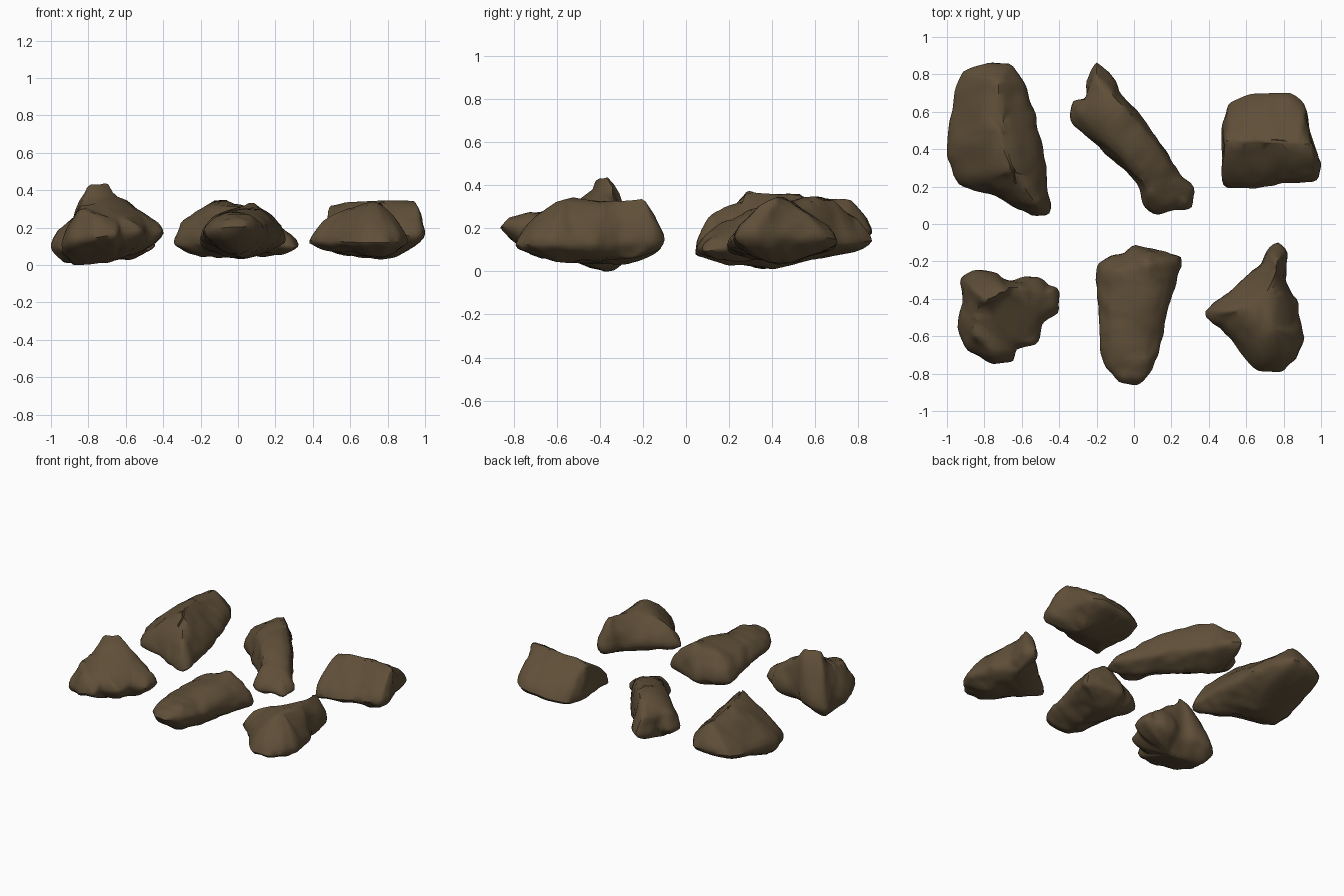
import bpy, bmesh, math, random
from mathutils import Vector, noise

if "Cube" in bpy.data.objects:
    bpy.data.objects.remove(bpy.data.objects["Cube"])

stone = bpy.data.materials.new("brown_stone")
stone.diffuse_color = (0.115, 0.078, 0.040, 1)
stone.use_nodes = True
stone.node_tree.nodes["Principled BSDF"].inputs["Base Color"].default_value = stone.diffuse_color

STEPS = 7      # rings between the widest outline and the crest
SIDES = 80     # points around each rock


def resample(points, count):
    """Even spacing around a closed outline."""
    pts = [Vector(p) for p in points]
    pts.append(pts[0])
    lengths = [(b - a).length for a, b in zip(pts, pts[1:])]
    out, seg, start, total = [], 0, 0.0, sum(lengths)
    for i in range(count):
        d = total * i / count
        while d > start + lengths[seg]:
            start += lengths[seg]
            seg += 1
        out.append(pts[seg].lerp(pts[seg + 1], (d - start) / lengths[seg]))
    return out


def nearest_on(path, p):
    """Closest point (in plan) on a crest or keel line."""
    best = None
    for a, b in zip(path, path[1:]):
        a, b = Vector(a), Vector(b)
        d = b.xy - a.xy
        t = max(0, min(1, (p - a.xy).dot(d) / d.length_squared))
        q = a.lerp(b, t)
        if best is None or (q.xy - p).length < (best.xy - p).length:
            best = q
    return best


def rock(name, outline, crest, keel, edge, bulge, seed):
    """edge = (height of the widest line, slope in x, slope in y)."""
    rim = resample(outline, SIDES)
    mid = sum(rim, Vector((0, 0))) / SIDES
    bm = bmesh.new()

    def ring(t, path, power):
        verts = []
        for p in rim:
            c = nearest_on(path, p)
            z0 = edge[0] + edge[1] * (p.x - mid.x) + edge[2] * (p.y - mid.y)
            xy = p.lerp(c.xy, t)
            verts.append(bm.verts.new((xy.x, xy.y, z0 + (c.z - z0) * t ** power)))
        return verts

    # loft from the keel, over the widest line, up to the crest
    ts = [(i / STEPS) ** 1.5 for i in range(STEPS + 1)]
    rings = [ring(t, keel, 0.65) for t in reversed(ts)] + [ring(t, crest, bulge) for t in ts[1:]]
    for a, b in zip(rings, rings[1:]):
        for i in range(SIDES):
            j = (i + 1) % SIDES
            bm.faces.new((a[i], a[j], b[j], b[i]))
    bmesh.ops.remove_doubles(bm, verts=bm.verts, dist=0.004)
    bmesh.ops.holes_fill(bm, edges=[e for e in bm.edges if e.is_boundary], sides=0)
    bmesh.ops.triangulate(bm, faces=[f for f in bm.faces if len(f.verts) > 4])
    bmesh.ops.recalc_face_normals(bm, faces=bm.faces)
    for _ in range(2):
        bmesh.ops.smooth_vert(bm, verts=bm.verts, factor=0.4,
                              use_axis_x=True, use_axis_y=True, use_axis_z=True)

    # lumps and dents
    bm.normal_update()
    off = Vector((seed * 7.3, seed * 3.1, 0))
    moves = [(v, v.normal * (0.012 * noise.noise(v.co * 6 + off)
                             + 0.010 * noise.noise(v.co * 15 + off) + 0.005)) for v in bm.verts]
    for v, m in moves:
        v.co += m

    # chiselled flats
    rng = random.Random(seed)
    centre = Vector((mid.x, mid.y, edge[0]))
    for _ in range(9):
        a, h = rng.uniform(0, math.tau), rng.uniform(0.1, 0.9)
        n = Vector((math.cos(a), math.sin(a), h)).normalized()
        limit = 0.97 * max((v.co - centre).dot(n) for v in bm.verts)
        for v in bm.verts:
            over = (v.co - centre).dot(n) - limit
            if over > 0:
                v.co -= n * over * 0.8
    for v in bm.verts:
        v.co.z = max(v.co.z, 0)

    mesh = bpy.data.meshes.new(name)
    bm.to_mesh(mesh)
    bm.free()
    mesh.materials.append(stone)
    ob = bpy.data.objects.new(name, mesh)
    bpy.context.collection.objects.link(ob)
    bpy.ops.object.select_all(action='DESELECT')
    ob.select_set(True)
    bpy.context.view_layer.objects.active = ob
    bpy.ops.object.shade_smooth_by_angle(angle=math.radians(45))


# long slab, back left
rock("back_left_rock",
     [(-.92, .82), (-.78, .87), (-.66, .86), (-.57, .74), (-.5, .45), (-.465, .21),
      (-.44, .1), (-.46, .025), (-.56, .05), (-.72, .14), (-.94, .21), (-1.0, .37),
      (-.985, .53), (-.97, .69)],
     [(-.72, .76, .335), (-.73, .5, .355), (-.65, .29, .38), (-.54, .13, .27)],
     [(-.92, .35, .015), (-.7, .42, .02), (-.58, .2, .035)],
     (.13, .05, .12), .72, 1)

# slanted splinter with a broad top, back middle
rock("back_middle_rock",
     [(-.2, .87), (-.13, .8), (-.07, .69), (.06, .55), (.16, .4), (.24, .26), (.32, .2),
      (.32, .08), (.22, .08), (.11, .04), (.05, .1), (.04, .18), (-.08, .32), (-.18, .41),
      (-.34, .54), (-.33, .66), (-.25, .67), (-.24, .77)],
     [(-.2, .77, .25), (-.27, .61, .25), (-.16, .46, .32), (-.04, .34, .31), (.09, .19, .24),
      (.23, .15, .17), (.17, .32, .26), (.08, .44, .31), (-.04, .61, .36), (-.11, .67, .36)],
     [(-.26, .57, .055), (-.05, .45, .045), (.2, .17, .055)],
     (.12, .03, .06), .6, 2)

# smooth wedge, back right
rock("back_right_rock",
     [(.475, .18), (.475, .5), (.51, .64), (.59, .69), (.72, .705), (.83, .695), (.91, .65),
      (.95, .45), (1.0, .32), (.98, .23), (.83, .22), (.62, .19)],
     [(.49, .44, .325), (.75, .45, .34), (.955, .42, .35)],
     [(.62, .42, .05), (.8, .43, .035)],
     (.13, .14, 0), .7, 3)

# peaked boulder with a shoulder, front left
rock("front_left_rock",
     [(-.92, -.29), (-.85, -.25), (-.74, -.26), (-.69, -.3), (-.5, -.28), (-.46, -.33),
      (-.4, -.34), (-.4, -.47), (-.49, -.54), (-.51, -.64), (-.63, -.67), (-.65, -.745),
      (-.75, -.745), (-.89, -.67), (-.94, -.55), (-.91, -.43)],
     [(-.62, -.62, .25), (-.78, -.66, .28), (-.84, -.6, .30), (-.84, -.5, .33),
      (-.79, -.41, .43), (-.7, -.36, .45), (-.58, -.35, .34), (-.47, -.37, .25),
      (-.53, -.45, .28)],
     [(-.87, -.36, 0), (-.66, -.42, .02)],
     (.14, .14, -.08), .65, 4)

# tapering slab with a flat top, front middle
rock("front_middle_rock",
     [(-.205, -.3), (-.205, -.22), (-.12, -.17), (-.05, -.15), (0, -.11), (.11, -.13),
      (.255, -.185), (.22, -.35), (.165, -.51), (.125, -.7), (.09, -.8), (.01, -.87),
      (-.08, -.845), (-.16, -.75), (-.18, -.64)],
     [(-.02, -.76, .26), (-.09, -.68, .265), (-.1, -.4, .28), (-.08, -.25, .28),
      (.08, -.22, .33), (.11, -.3, .31), (.06, -.5, .295), (.03, -.7, .27)],
     [(-.02, -.25, .04), (.1, -.27, .04), (0, -.62, .045)],
     (.16, .05, -.12), .55, 5)

# pointed three-sided boulder, front right
rock("front_right_rock",
     [(.77, -.1), (.81, -.15), (.81, -.3), (.87, -.41), (.88, -.54), (.91, -.61), (.87, -.72),
      (.8, -.79), (.68, -.8), (.61, -.73), (.54, -.64), (.47, -.56), (.365, -.48), (.47, -.4),
      (.56, -.32), (.68, -.22), (.72, -.14)],
     [(.76, -.19, .335), (.755, -.36, .33), (.57, -.46, .30), (.73, -.55, .35)],
     [(.55, -.48, .06), (.76, -.55, .045), (.77, -.27, .05)],
     (.13, 0, .04), .65, 6)
